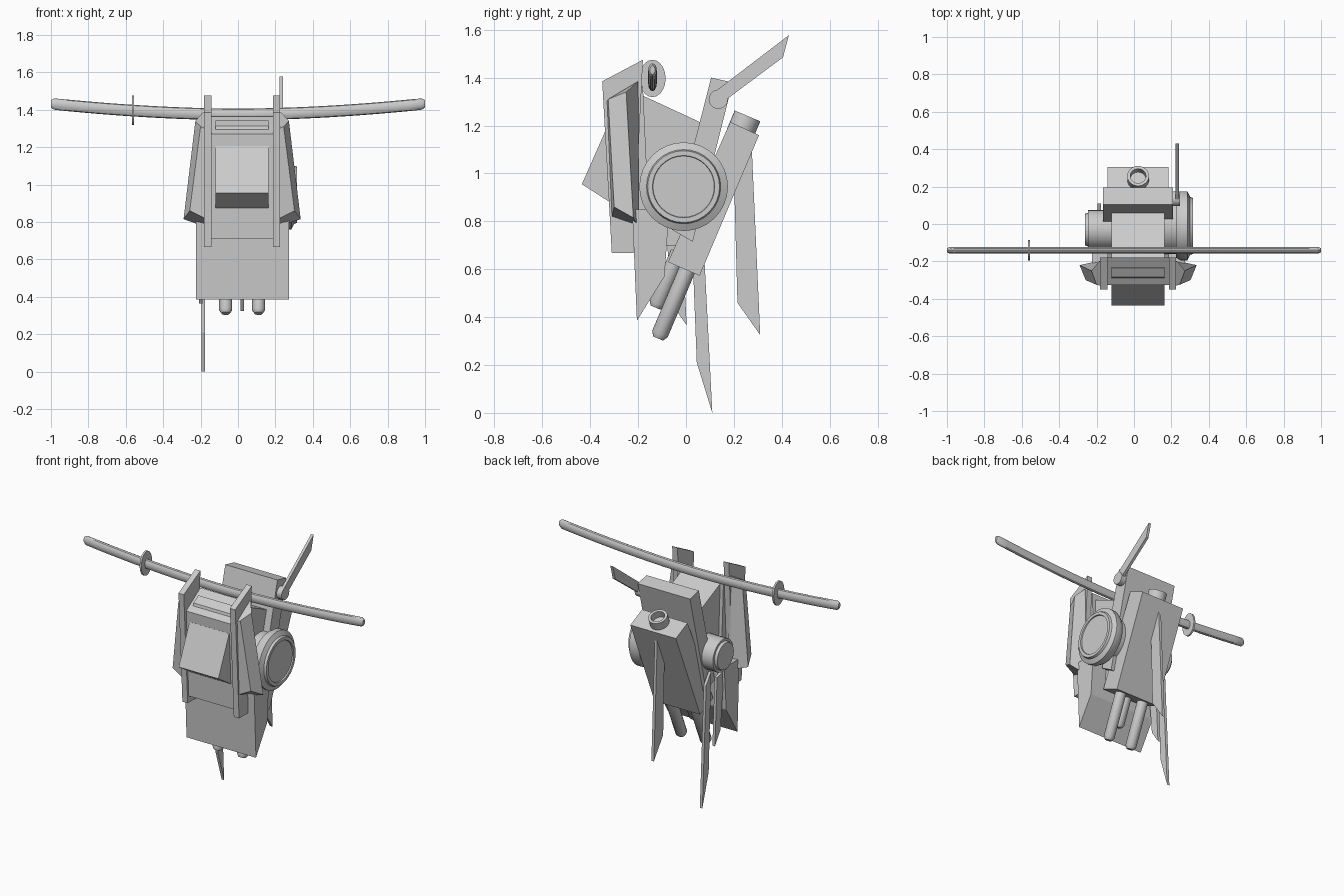
import bpy, bmesh, math
from mathutils import Vector, Matrix

if "Cube" in bpy.data.objects:
    bpy.data.objects.remove(bpy.data.objects["Cube"])

CX = 0.022  # body centre line
grey = bpy.data.materials.new("plain_grey")
grey.diffuse_color = (0.6, 0.6, 0.6, 1)
grey.use_nodes = True
grey.node_tree.nodes["Principled BSDF"].inputs["Base Color"].default_value = grey.diffuse_color


def finish(name, bm, smooth=False):
    bmesh.ops.recalc_face_normals(bm, faces=bm.faces)
    me = bpy.data.meshes.new(name)
    bm.to_mesh(me)
    bm.free()
    me.materials.append(grey)
    ob = bpy.data.objects.new(name, me)
    bpy.context.collection.objects.link(ob)
    if smooth:
        bpy.ops.object.select_all(action='DESELECT')
        ob.select_set(True)
        bpy.context.view_layer.objects.active = ob
        bpy.ops.object.shade_smooth_by_angle(angle=math.radians(35))
    return ob


def loft(name, rings, smooth=False):
    """Skin a list of equal-length vertex rings and cap both ends."""
    bm = bmesh.new()
    vs = [[bm.verts.new(p) for p in r] for r in rings]
    n = len(vs[0])
    for a, b in zip(vs, vs[1:]):
        for i in range(n):
            j = (i + 1) % n
            bm.faces.new((a[i], a[j], b[j], b[i]))
    bm.faces.new(vs[0])
    bm.faces.new(vs[-1])
    return finish(name, bm, smooth)


def prism(name, yz, x0, x1):
    """Side profile (y, z) extruded from x0 to x1."""
    return loft(name, [[(x, y, z) for y, z in yz] for x in (x0, x1)])


def lathe(name, base, axis, profile, seg=24):
    """Stepped round part: profile is (distance along axis, radius)."""
    q = Vector((0, 0, 1)).rotation_difference(Vector(axis))
    base = Vector(base)
    rings = [[base + q @ Vector((r * math.cos(2 * math.pi * i / seg),
                                 r * math.sin(2 * math.pi * i / seg), d))
              for i in range(seg)] for d, r in profile]
    return loft(name, rings, True)


# head block, raised brow plate and projecting wedge
prism("head_block", [(-0.30, 0.71), (-0.325, 1.27), (-0.18, 1.365), (-0.15, 0.71)],
      CX - 0.165, CX + 0.165)
prism("brow_plate", [(-0.29, 1.285), (-0.283, 1.312), (-0.235, 1.343), (-0.225, 1.30)],
      CX - 0.142, CX + 0.142)
prism("front_wedge", [(-0.435, 0.955), (-0.325, 1.205), (-0.2, 1.15), (-0.2, 0.81), (-0.31, 0.875)],
      CX - 0.142, CX + 0.142)

# side rails and flared cheek panels
for side, s in (("left", -1), ("right", 1)):
    prism(side + "_rail", [(-0.35, 1.385), (-0.18, 1.475), (-0.22, 0.667), (-0.31, 0.667)],
          CX + s * 0.165, CX + s * 0.203)
    top = [(0.2, -0.33, 1.30), (0.222, -0.325, 1.31), (0.25, -0.25, 1.34), (0.21, -0.2, 1.385), (0.19, -0.2, 1.385)]
    low = [(0.2, -0.31, 0.82), (0.28, -0.30, 0.86), (0.313, -0.22, 0.815), (0.2, -0.195, 0.775), (0.19, -0.195, 0.775)]
    loft(side + "_cheek", [[(CX + s * x, y, z) for x, y, z in r] for r in (top, low)])

# torso and wide lower box
prism("torso", [(-0.18, 1.325), (0.09, 1.2), (0.05, 0.7), (-0.18, 0.7)], CX - 0.142, CX + 0.142)
prism("lower_box", [(-0.225, 0.85), (-0.205, 0.385), (-0.09, 0.57), (-0.07, 0.85)],
      CX - 0.247, CX + 0.25)

# tilted back slab and rear pack
prism("back_slab", [(0.105, 1.40), (0.195, 1.38), (0.028, 0.715), (-0.058, 0.765)],
      CX - 0.187, CX + 0.187)
prism("rear_pack", [(0.185, 1.215), (0.305, 1.16), (0.057, 0.573), (-0.075, 0.63)],
      CX - 0.163, CX + 0.163)

# hollow pipe on the pack and barrels under it, all along the pack's tilt
tilt = Vector((0, 0.39, 0.92)).normalized()
lathe("pack_pipe", (CX, 0.225, 1.165), tilt,
      [(0, 0.058), (0.082, 0.058), (0.082, 0.042), (0.035, 0.042)])
for name, x, y, z, length in (("left_barrel", -0.088, 0.01, 0.61, 0.325),
                              ("right_barrel", 0.088, 0.01, 0.61, 0.325),
                              ("middle_barrel", 0, -0.03, 0.67, 0.25)):
    lathe(name, (CX + x, y, z), -tilt,
          [(0, 0.035), (length - 0.02, 0.035), (length, 0.022)], 16)

# big right disk and smaller left drum
lathe("right_disk", (0.1, -0.01, 0.945), (1, 0, 0),
      [(0, 0.15), (0.125, 0.15), (0.125, 0.17), (0.15, 0.185), (0.185, 0.185),
       (0.2, 0.155), (0.215, 0.15), (0.215, 0.13), (0.207, 0.128)], 32)
lathe("left_drum", (-0.08, -0.03, 0.95), (-1, 0, 0),
      [(0, 0.105), (0.165, 0.105), (0.165, 0.09), (0.182, 0.085)], 24)

# thin pointed fins
fins = {
    "rear_fin": (CX, [(0.2, 1.0), (0.275, 1.1), (0.31, 0.325), (0.215, 0.46)]),
    "long_left_fin": (-0.185, [(0.02, 0.85), (0.07, 0.78), (0.11, 0.0), (0.045, 0.21)]),
    "short_left_fin": (-0.2, [(-0.09, 0.82), (-0.02, 0.8), (0.003, 0.365), (-0.055, 0.45)]),
    "upper_right_fin": (0.232, [(0.125, 1.345), (0.43, 1.578), (0.405, 1.485), (0.15, 1.295)]),
}
for name, (x, yz) in fins.items():
    prism(name, yz, x - 0.009, x + 0.009)
lathe("fin_pivot", (0.19, 0.135, 1.31), (1, 0, 0), [(0, 0.04), (0.055, 0.04)], 20)

# curved sword sheath with oval guard
rings = []
N = 24
for i in range(N + 1):
    x = -1 + 2 * i / N
    end = 0.6 if i in (0, N) else 1
    zc = 1.375 + 0.057 * abs(x) ** 1.8
    rings.append([(x, -0.14 + 0.018 * end * math.cos(a), zc + 0.031 * end * math.sin(a))
                  for a in (2 * math.pi * k / 12 for k in range(12))])
    if i in (0, N):
        continue
    if i in (1, N - 1):  # extra ring keeps the tips blunt
        xe = math.copysign(0.985, x)
        ze = 1.375 + 0.057 * 0.985 ** 1.8
        extra = [(xe, -0.14 + 0.018 * math.cos(a), ze + 0.03 * math.sin(a))
                 for a in (2 * math.pi * k / 12 for k in range(12))]
        rings.insert(1 if i == 1 else len(rings), extra)
loft("sword", rings, True)
loft("sword_guard", [[(x, -0.14 + 0.055 * math.cos(a), 1.397 + 0.078 * math.sin(a))
                      for a in (2 * math.pi * k / 20 for k in range(20))]
                     for x in (-0.568, -0.556)])
